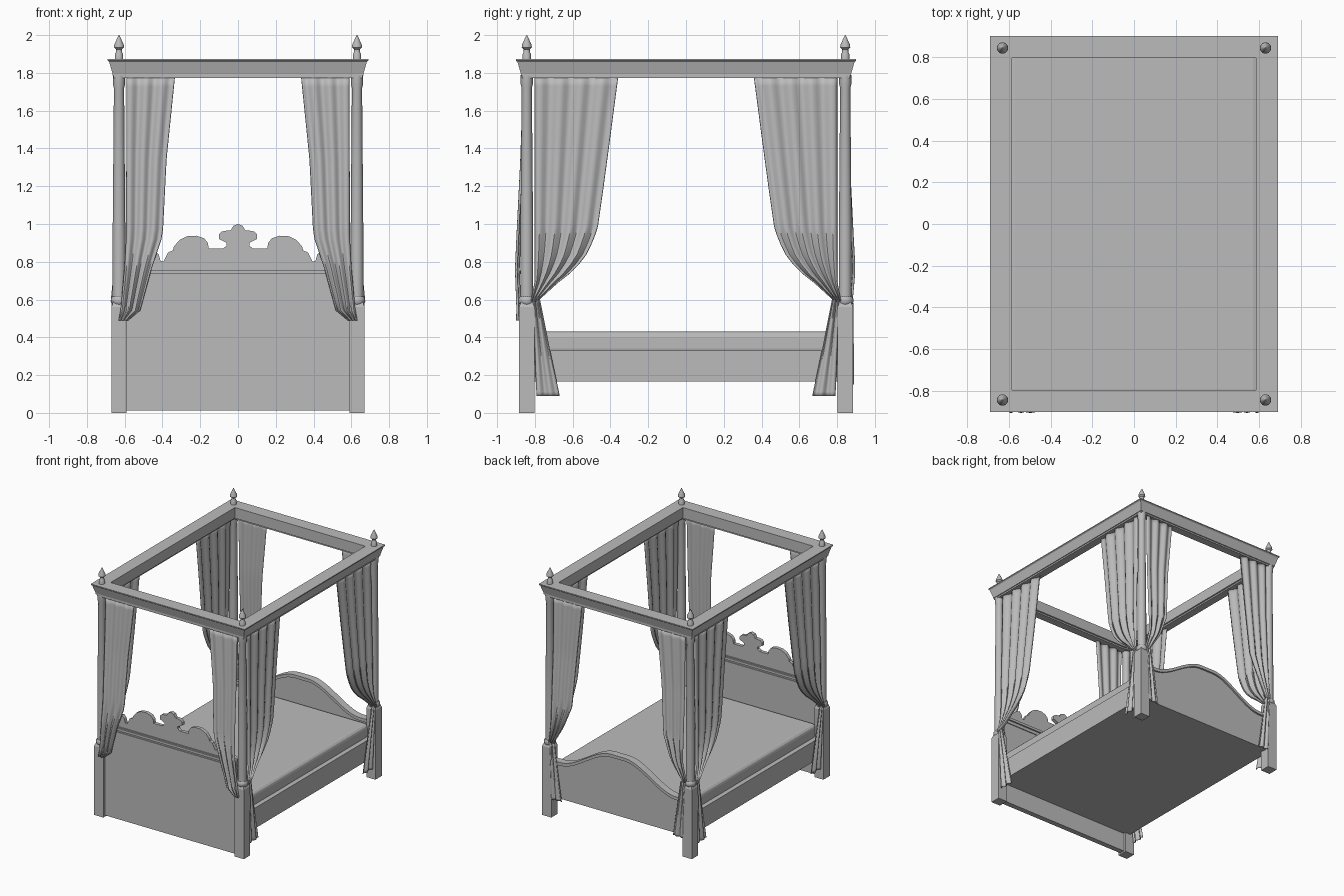
import bpy, bmesh, math
from mathutils import Vector

cube = bpy.data.objects.get("Cube")
if cube:
    bpy.data.objects.remove(cube, do_unlink=True)

grey = bpy.data.materials.new("plain grey")
grey.use_nodes = True
grey.diffuse_color = (0.5, 0.5, 0.5, 1)
grey.node_tree.nodes["Principled BSDF"].inputs["Base Color"].default_value = (0.5, 0.5, 0.5, 1)

CORNERS = [(sx, sy) for sx in (-1, 1) for sy in (-1, 1)]
POST_X, POST_Y = 0.63, 0.843


def finish(name, bm, smooth=False):
    bmesh.ops.recalc_face_normals(bm, faces=bm.faces)
    mesh = bpy.data.meshes.new(name)
    bm.to_mesh(mesh)
    bm.free()
    mesh.materials.append(grey)
    obj = bpy.data.objects.new(name, mesh)
    bpy.context.collection.objects.link(obj)
    if smooth:
        bpy.ops.object.select_all(action="DESELECT")
        obj.select_set(True)
        bpy.context.view_layer.objects.active = obj
        bpy.ops.object.shade_smooth_by_angle(angle=math.radians(40))
    return obj


def box(name, x0, x1, y0, y1, z0, z1, bevel=0):
    bm = bmesh.new()
    bmesh.ops.create_cube(bm, size=1)
    for v in bm.verts:
        v.co = Vector((x0 + (v.co.x + 0.5) * (x1 - x0),
                       y0 + (v.co.y + 0.5) * (y1 - y0),
                       z0 + (v.co.z + 0.5) * (z1 - z0)))
    obj = finish(name, bm)
    if bevel:
        mod = obj.modifiers.new("soft edge", "BEVEL")
        mod.width, mod.segments = bevel, 3
    return obj


def loft(name, rings, smooth=False, wrap=False, caps=True):
    """Bridge a series of closed rings of points."""
    bm = bmesh.new()
    rows = [[bm.verts.new(p) for p in ring] for ring in rings]
    pairs = list(zip(rows, rows[1:])) + ([(rows[-1], rows[0])] if wrap else [])
    for a, b in pairs:
        for i in range(len(a)):
            j = (i + 1) % len(a)
            bm.faces.new((a[i], a[j], b[j], b[i]))
    if caps and not wrap:
        bm.faces.new(rows[0])
        bm.faces.new(rows[-1])
    return finish(name, bm, smooth)


def lathe(name, profile, x, y, sides=20):
    angles = [math.tau * i / sides for i in range(sides)]
    return loft(name, [[(x + r * math.cos(a), y + r * math.sin(a), z) for a in angles]
                       for r, z in profile], smooth=True)


def prism(name, outline, y0, y1):
    return loft(name, [[(x, y, z) for x, z in outline] for y in (y0, y1)])


def mirrored(half):
    return half + [(-x, z) for x, z in reversed(half) if x > 0.001]


def lerp_rows(rows, z):
    """Smoothly interpolate the row values at height z (rows run downward)."""
    for a, b in zip(rows, rows[1:]):
        if z >= b[0]:
            f = (a[0] - z) / (a[0] - b[0])
            return [p + (q - p) * f for p, q in zip(a, b)]
    return rows[-1]


# Posts, columns, finials and curtain ties
for sx, sy in CORNERS:
    tag = ("left" if sx > 0 else "right") + ("_back" if sy > 0 else "_front")
    x, y = sx * POST_X, sy * POST_Y

    def square(h, z):
        return [(x + h * a, y + h * b, z) for a, b in ((-1, -1), (1, -1), (1, 1), (-1, 1))]
    loft("post_" + tag, [square(0.041, 0), square(0.041, 0.56), square(0.03, 0.59)])
    lathe("column_" + tag, [(0.034, 0.57), (0.034, 0.9), (0.027, 1.72), (0.032, 1.74),
                            (0.032, 1.79)], x, y)
    lathe("finial_" + tag, [(0.022, 1.86), (0.022, 1.9), (0.016, 1.91), (0.016, 1.925),
                            (0.027, 1.935), (0.025, 1.95), (0.002, 2)], x, y)
    lathe("curtain_tie_" + tag, [(0.036, 0.575), (0.043, 0.585), (0.043, 0.605),
                                 (0.036, 0.615)], x, y)

# Canopy frame: cornice section swept round the rectangle
section = [(0, 1.873), (0, 1.865), (0.008, 1.858), (0.026, 1.795), (0.026, 1.787), (0.032, 1.785),
           (0.032, 1.773), (0.095, 1.773), (0.095, 1.785), (0.105, 1.787), (0.105, 1.873)]
loft("canopy_frame", [[(sx * (0.69 - d), sy * (0.9 - d), z) for d, z in section]
                      for sx, sy in ((-1, -1), (1, -1), (1, 1), (-1, 1))], wrap=True)

# Headboard with mouldings
box("headboard_panel", -0.595, 0.595, -0.865, -0.822, 0.012, 0.76)
box("headboard_lower_moulding", -0.595, 0.595, -0.872, -0.815, 0.705, 0.72)
box("headboard_upper_moulding", -0.595, 0.595, -0.878, -0.81, 0.735, 0.755)

# Carved crest
crest = [(0, 1), (0.025, 0.99), (0.04, 0.965), (0.06, 0.965), (0.085, 0.96), (0.1, 0.945),
         (0.1, 0.92), (0.08, 0.91), (0.06, 0.9), (0.06, 0.885), (0.08, 0.87), (0.155, 0.87),
         (0.16, 0.9), (0.18, 0.925), (0.22, 0.938), (0.27, 0.935), (0.31, 0.915), (0.34, 0.88),
         (0.345, 0.86), (0.37, 0.85), (0.385, 0.82), (0.395, 0.8), (0.41, 0.805), (0.42, 0.84),
         (0.44, 0.86), (0.48, 0.84), (0.53, 0.8), (0.59, 0.78), (0.59, 0.75)]
prism("headboard_crest", mirrored(crest), -0.858, -0.83)

# Footboard with a bowed top and a cap that follows it


def bow(x):
    f = max(0, min(1, (0.52 - abs(x)) / 0.46))
    return 0.46 + 0.19 * f * f * (3 - 2 * f)


xs = [-0.595 + 1.19 * i / 40 for i in range(41)]
prism("footboard_panel", [(-0.595, 0.16)] + [(x, bow(x) - 0.01) for x in xs] + [(0.595, 0.16)],
      0.825, 0.858)
prism("footboard_cap", [(x, bow(x)) for x in xs] + [(x, bow(x) - 0.025) for x in reversed(xs)],
      0.812, 0.872)

# Side rails and mattress
for s, tag in ((-1, "right"), (1, "left")):
    box("rail_" + tag, s * 0.575, s * 0.635, -0.81, 0.81, 0.165, 0.33)
box("bed_base", -0.58, 0.58, -0.825, 0.83, 0.165, 0.32)
box("mattress", -0.6, 0.6, -0.822, 0.826, 0.31, 0.43, bevel=0.03)


# Curtains: rows of height, free edge, post edge, outward distance
def curtain(name, rows, place, folds, depth, steps=24, across=28):
    bm = bmesh.new()
    grid = []
    for i in range(steps + 1):
        z = rows[0][0] + (rows[-1][0] - rows[0][0]) * i / steps
        _, free, fixed, out = lerp_rows(rows, z)
        line = []
        for j in range(across + 1):
            u = j / across
            wave = depth * math.sin(math.tau * folds * u)
            line.append(bm.verts.new(place(fixed + (free - fixed) * u, out + wave, z)))
        grid.append(line)
    for a, b in zip(grid, grid[1:]):
        for j in range(across):
            bm.faces.new((a[j], a[j + 1], b[j + 1], b[j]))
    obj = finish(name, bm, smooth=True)
    mod = obj.modifiers.new("cloth thickness", "SOLIDIFY")
    mod.thickness, mod.offset = 0.005, 0


side_rows = [(1.78, 0.36, 0.8, 0.63), (1.4, 0.41, 0.8, 0.635), (1.18, 0.44, 0.8, 0.64),
             (0.97, 0.47, 0.8, 0.645), (0.85, 0.52, 0.8, 0.645), (0.76, 0.59, 0.8, 0.645),
             (0.69, 0.68, 0.8, 0.65), (0.59, 0.79, 0.82, 0.66)]
front_rows = [(1.78, 0.335, 0.59, 0.85), (1.34, 0.38, 0.59, 0.865), (0.94, 0.4, 0.59, 0.885),
              (0.76, 0.46, 0.6, 0.893), (0.54, 0.52, 0.62, 0.885), (0.49, 0.585, 0.63, 0.888)]
back_rows = [(1.78, 0.335, 0.59, 0.85), (1.34, 0.38, 0.59, 0.855), (0.94, 0.41, 0.59, 0.875),
             (0.76, 0.48, 0.59, 0.885), (0.59, 0.585, 0.62, 0.87)]
side_tail = [(0.6, 0.775, 0.81, 0.66), (0.35, 0.725, 0.8, 0.655), (0.09, 0.67, 0.79, 0.652)]
back_tail = [(0.6, 0.565, 0.61, 0.877), (0.35, 0.53, 0.595, 0.88), (0.15, 0.5, 0.59, 0.88)]

for sx, sy in CORNERS:
    tag = ("left" if sx > 0 else "right") + ("_back" if sy > 0 else "_front")

    def on_side(t, out, z):
        return (sx * out, sy * t, z)

    def on_end(t, out, z):
        return (sx * t, sy * out, z)
    curtain("side_curtain_" + tag, side_rows, on_side, 4, 0.012)
    curtain("side_curtain_tail_" + tag, side_tail, on_side, 2, 0.008)
    if sy > 0:
        curtain("end_curtain_" + tag, back_rows, on_end, 3, 0.01)
        curtain("end_curtain_tail_" + tag, back_tail, on_end, 2, 0.006)
    else:
        curtain("end_curtain_" + tag, front_rows, on_end, 3, 0.01)
